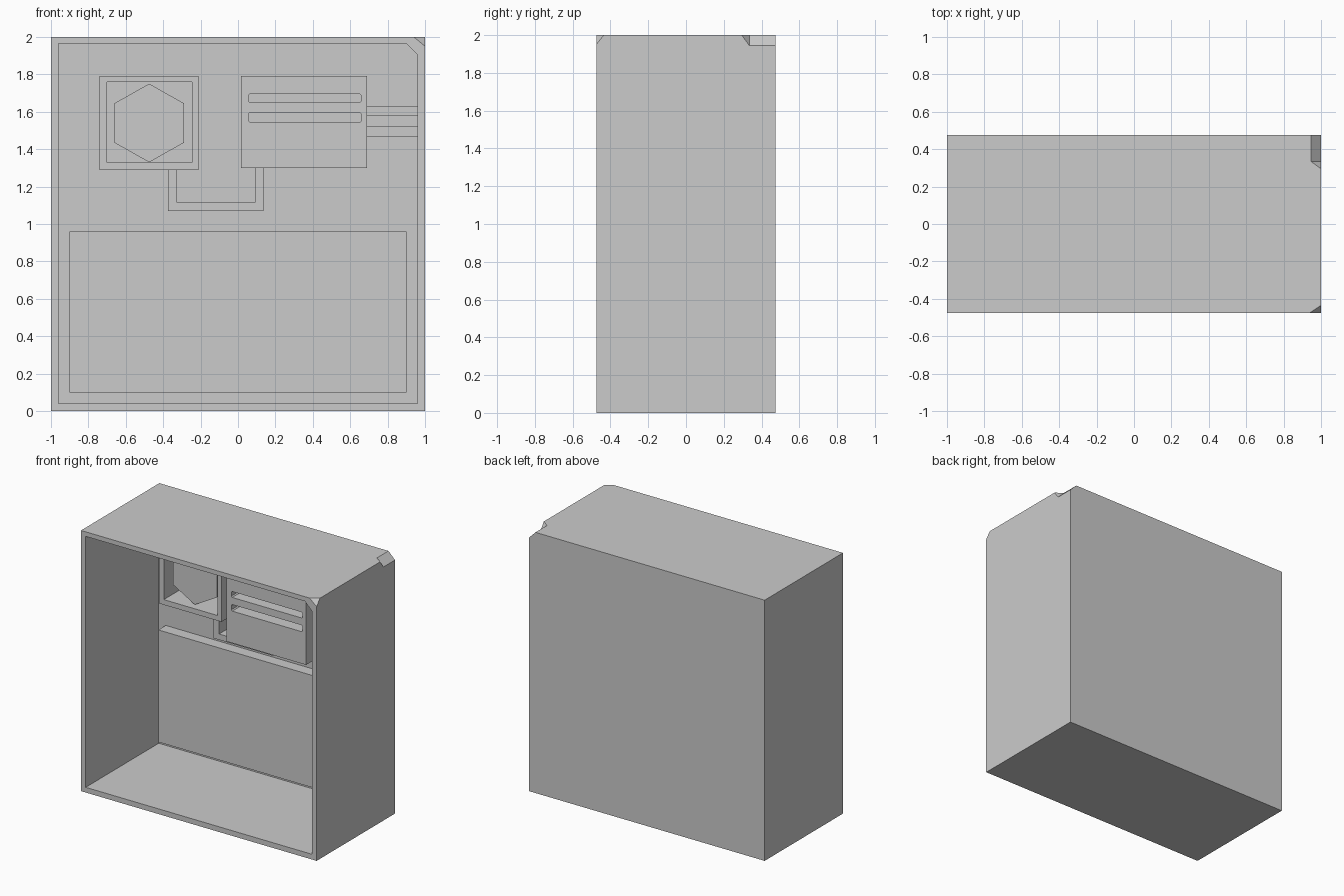
import bpy, bmesh, math
from mathutils import Vector

if "Cube" in bpy.data.objects:
    bpy.data.objects.remove(bpy.data.objects["Cube"])


def hull(name, points):
    """Convex solid through the given points."""
    bm = bmesh.new()
    for p in points:
        bm.verts.new(p)
    bmesh.ops.convex_hull(bm, input=bm.verts[:])
    bmesh.ops.dissolve_limit(bm, angle_limit=0.001, verts=bm.verts[:], edges=bm.edges[:])
    bmesh.ops.recalc_face_normals(bm, faces=bm.faces[:])
    return make(name, bm)


def prism(name, outline, y0, y1):
    """Extrude an x/z outline along y."""
    bm = bmesh.new()
    face = bm.faces.new([bm.verts.new((x, y0, z)) for x, z in outline])
    new = bmesh.ops.extrude_face_region(bm, geom=[face])["geom"]
    moved = [v for v in new if isinstance(v, bmesh.types.BMVert)]
    bmesh.ops.translate(bm, verts=moved, vec=(0, y1 - y0, 0))
    bmesh.ops.recalc_face_normals(bm, faces=bm.faces[:])
    return make(name, bm)


def make(name, bm):
    mesh = bpy.data.meshes.new(name)
    bm.to_mesh(mesh)
    bm.free()
    obj = bpy.data.objects.new(name, mesh)
    bpy.context.collection.objects.link(obj)
    return obj


def rect(x0, x1, z0, z1):
    return [(x0, z0), (x1, z0), (x1, z1), (x0, z1)]


def cut(obj, cutter):
    """Subtract the cutter and throw it away."""
    mod = obj.modifiers.new("cut", 'BOOLEAN')
    mod.operation = 'DIFFERENCE'
    mod.solver = 'EXACT'
    mod.object = cutter
    bpy.context.view_layer.objects.active = obj
    bpy.ops.object.modifier_apply(modifier=mod.name)
    bpy.data.objects.remove(cutter, do_unlink=True)


BACK = 0.41          # inner face of the back wall
REAR = BACK + 0.01   # parts sink slightly into the wall

# Open-fronted casing, with a bevelled inner corner
casing = prism("casing", rect(-1, 1, 0, 2), -0.475, 0.475)
cut(casing, prism("cavity", [(-0.96, 0.04), (0.96, 0.04), (0.96, 1.905),
                             (0.90, 1.965), (-0.96, 1.965)], -0.6, BACK))

# Chipped front corner
tip = Vector((1.1, -0.575, 2.1))
cut(casing, hull("front_chip", [tip, tip - Vector((0.43, 0, 0)),
                                tip + Vector((0, 0.287, 0)), tip - Vector((0, 0, 0.358))]))

# Bevelled rear top edge with a slanted end
cut(casing, hull("rear_chip", [(x, y, z) for x, z, start in
                               ((0.845, 2.1, 0.335), (1.1, 1.845, 0.335), (1.1, 2.1, 0.15))
                               for y in (start, 0.6)]))

# Raised lower panel
prism("lower_panel", rect(-0.9, 0.9, 0.1, 0.96), 0.32, REAR)

# Square housing holding a hexagonal core
housing = prism("core_housing", rect(-0.74, -0.21, 1.29, 1.79), 0.10, REAR)
cut(housing, prism("housing_hole", rect(-0.70, -0.245, 1.33, 1.76), 0, 0.6))
prism("hex_core", [(-0.475 + 0.215 * math.sin(a), 1.54 + 0.21 * math.cos(a))
                   for a in (i * math.pi / 3 for i in range(6))], 0.155, REAR)

# Deep box with two slots
unit = prism("slotted_box", rect(0.015, 0.69, 1.30, 1.79), -0.16, REAR)
for z0, z1 in ((1.65, 1.695), (1.545, 1.595)):
    c = 0.008
    outline = [(0.055 + c, z0), (0.66 - c, z0), (0.66, z0 + c), (0.66, z1 - c),
               (0.66 - c, z1), (0.055 + c, z1), (0.055, z1 - c), (0.055, z0 + c)]
    cut(unit, prism("slot", outline, -0.3, -0.04))

# U-shaped duct joining the housing and the box
prism("u_duct", [(-0.375, 1.295), (-0.375, 1.07), (0.135, 1.07), (0.135, 1.305),
                 (0.09, 1.305), (0.09, 1.115), (-0.325, 1.115), (-0.325, 1.295)], 0.235, REAR)

# Two bars from the box to the side wall
for i, (z0, z1) in enumerate(((1.58, 1.63), (1.465, 1.525))):
    prism(f"side_bar_{i + 1}", rect(0.68, 0.965, z0, z1), 0.22, 0.28)
